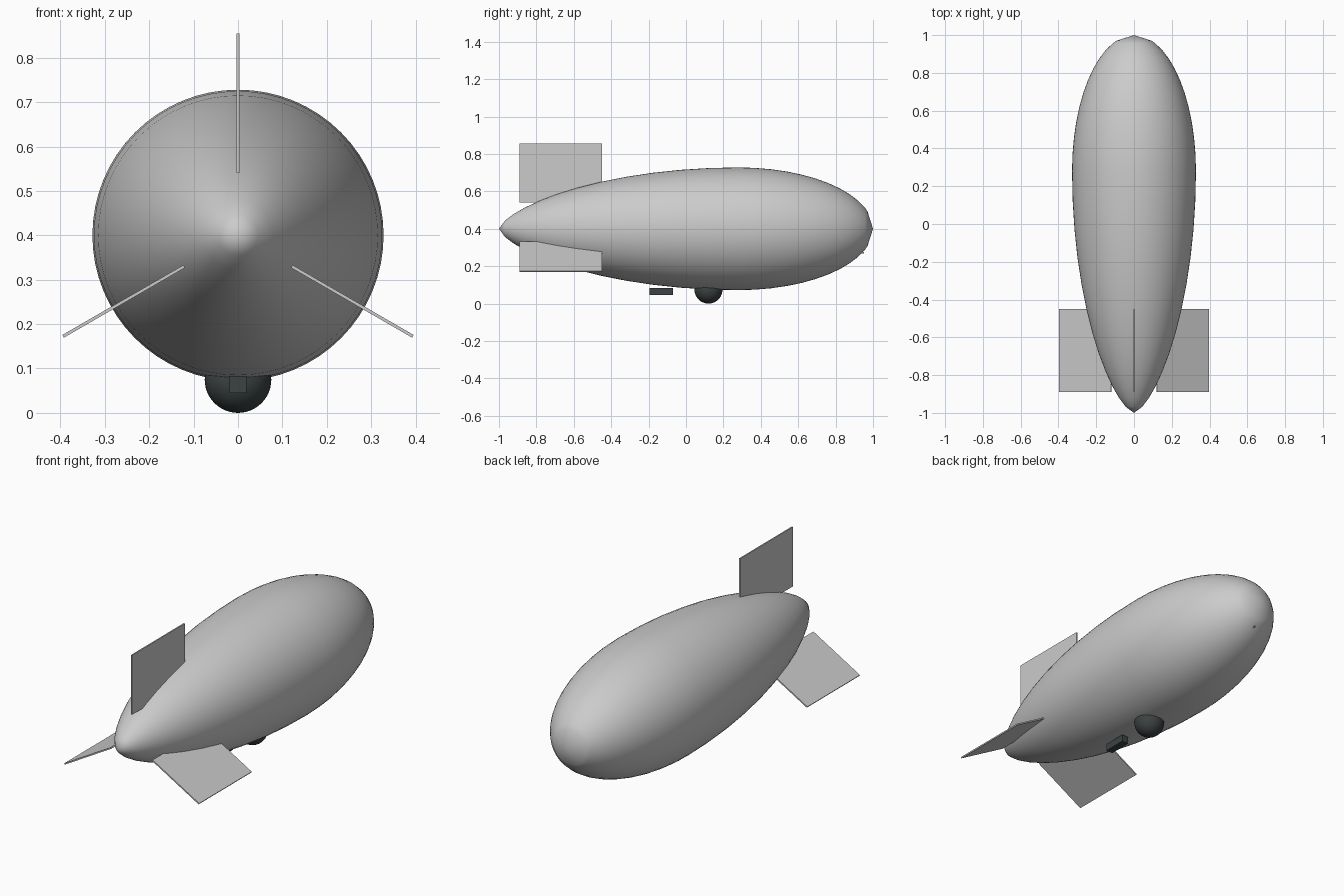
import bpy, bmesh, math
from mathutils import Matrix, Vector

old = bpy.data.objects.get("Cube")
if old:
    bpy.data.objects.remove(old, do_unlink=True)

AXIS_Z = 0.4       # height of the hull's centre line
WIDEST_Y = 0.28    # station of the largest hull radius
RADIUS = 0.328
SEGMENTS = 64


def material(name, rgb):
    mat = bpy.data.materials.new(name)
    mat.use_nodes = True
    mat.diffuse_color = (*rgb, 1)
    mat.node_tree.nodes["Principled BSDF"].inputs["Base Color"].default_value = (*rgb, 1)
    return mat


def finish(name, bm, mat, smooth=False):
    bmesh.ops.recalc_face_normals(bm, faces=bm.faces)
    mesh = bpy.data.meshes.new(name)
    bm.to_mesh(mesh)
    bm.free()
    mesh.materials.append(mat)
    for face in mesh.polygons:
        face.use_smooth = smooth
    obj = bpy.data.objects.new(name, mesh)
    bpy.context.collection.objects.link(obj)
    return obj


def box(name, size, centre, mat, turn=Matrix()):
    bm = bmesh.new()
    bmesh.ops.create_cube(bm, size=1)
    place = Matrix.Translation(centre) @ Matrix.Diagonal((*size, 1))
    bmesh.ops.transform(bm, matrix=turn @ place, verts=bm.verts)
    return finish(name, bm, mat)


def hull_radius(y):
    # blunt elliptical nose, slimmer pointed tail
    if y > WIDEST_Y:
        t, power = (y - WIDEST_Y) / (1 - WIDEST_Y), 0.5
    else:
        t, power = (WIDEST_Y - y) / (1 + WIDEST_Y), 0.67
    return RADIUS * max(0, 1 - t * t) ** power


silver = material("silver grey", (0.6, 0.6, 0.6))
dark = material("dark slate", (0.045, 0.055, 0.055))

# Hull: profile spun around the long axis
angles = [math.radians(a) for a in [-90, -77] + list(range(-70, 71, 7)) + [73.5, 90]]
stations = [WIDEST_Y + math.sin(a) * (1 - WIDEST_Y if a > 0 else 1 + WIDEST_Y) for a in angles]
bm = bmesh.new()
profile = [bm.verts.new((0, y, AXIS_Z + hull_radius(y))) for y in stations]
edges = [bm.edges.new(pair) for pair in zip(profile, profile[1:])]
bmesh.ops.spin(bm, geom=profile + edges, cent=(0, 0, AXIS_Z), axis=(0, 1, 0),
               angle=math.tau, steps=SEGMENTS)
bmesh.ops.remove_doubles(bm, verts=bm.verts, dist=0.0005)
finish("hull", bm, silver, smooth=True)

# Three tail fins, evenly spaced around the axis
for name, angle in (("top_fin", 0), ("left_fin", 120), ("right_fin", -120)):
    turn = Matrix.Translation((0, 0, AXIS_Z)) @ Matrix.Rotation(math.radians(angle), 4, "Y")
    box(name, (0.007, 0.44, 0.315), (0, -0.67, 0.2975), silver, turn)

# Camera dome under the hull
bm = bmesh.new()
bmesh.ops.create_uvsphere(bm, u_segments=40, v_segments=24, radius=0.075)
bmesh.ops.translate(bm, vec=Vector((0, 0.12, 0.075)), verts=bm.verts)
finish("camera_dome", bm, dark, smooth=True)

# Equipment box behind the dome
box("equipment_box", (0.038, 0.125, 0.038), (0, -0.132, 0.064), dark)

# Tiny sensor on the underside of the nose
box("nose_sensor", (0.006, 0.012, 0.006), (0, 0.945, 0.272), silver)
